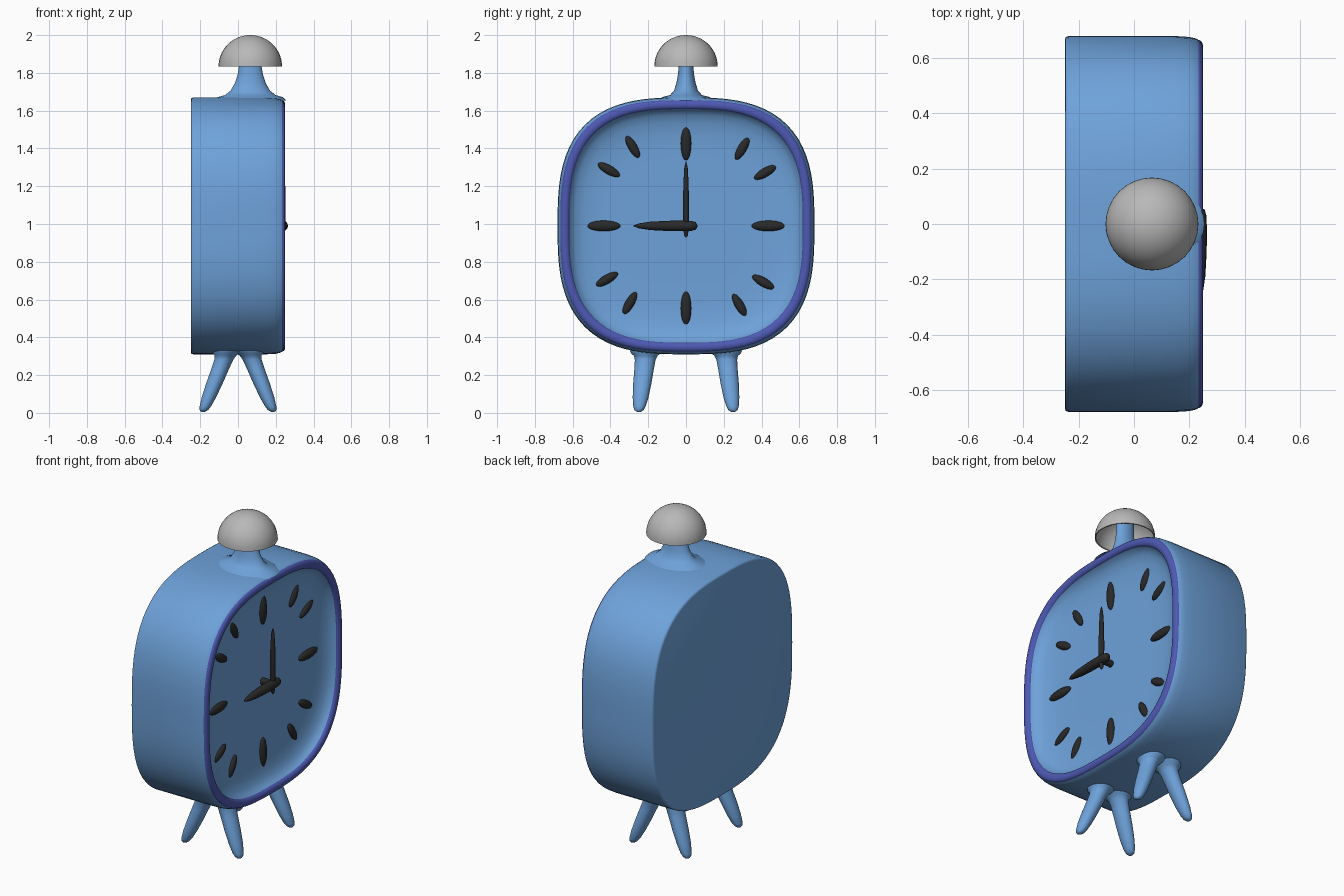
import bpy
import bmesh
from math import cos, sin, pi, radians
from mathutils import Matrix, Vector

cube = bpy.data.objects.get("Cube")
if cube:
    bpy.data.objects.remove(cube, do_unlink=True)


def material(name, rgb):
    mat = bpy.data.materials.new(name)
    mat.use_nodes = True
    mat.diffuse_color = (*rgb, 1)
    bsdf = next(n for n in mat.node_tree.nodes if n.type == "BSDF_PRINCIPLED")
    bsdf.inputs["Base Color"].default_value = (*rgb, 1)
    return mat


BLUE = material("sky blue", (0.155, 0.36, 0.70))
RIM = material("indigo blue", (0.075, 0.10, 0.45))
GREY = material("bell grey", (0.48, 0.48, 0.48))
BLACK = material("near black", (0.022, 0.022, 0.022))
MID = 0.99  # height of the dial centre


def finish(name, bm, mat, angle=50):
    mesh = bpy.data.meshes.new(name)
    bm.to_mesh(mesh)
    bm.free()
    mesh.materials.append(mat)
    obj = bpy.data.objects.new(name, mesh)
    bpy.context.collection.objects.link(obj)
    bpy.ops.object.select_all(action="DESELECT")
    obj.select_set(True)
    bpy.context.view_layer.objects.active = obj
    bpy.ops.object.shade_smooth_by_angle(angle=radians(angle))
    return obj


def loft(name, rings, mat, start=True, end=True, angle=50):
    """Skin a list of equal rings of points, with optional end caps."""
    bm = bmesh.new()
    loops = [[bm.verts.new(p) for p in ring] for ring in rings]
    n = len(loops[0])
    for a, b in zip(loops, loops[1:]):
        for i in range(n):
            j = (i + 1) % n
            bm.faces.new((a[i], a[j], b[j], b[i]))
    if start:
        bm.faces.new(loops[0][::-1])
    if end:
        bm.faces.new(loops[-1])
    return finish(name, bm, mat, angle)


def squircle(x, size, n=96, power=2.9):
    """Rounded-square ring facing +x."""
    ring = []
    for i in range(n):
        c, s = cos(2 * pi * i / n), sin(2 * pi * i / n)
        r = size / (abs(c) ** power + abs(s) ** power) ** (1 / power)
        ring.append((x, r * c, MID + r * s))
    return ring


def oval(centre, rx, ry, n=32, matrix=Matrix()):
    """Horizontal elliptical ring."""
    return [matrix @ (Vector(centre) + Vector((rx * cos(2 * pi * i / n),
                                               ry * sin(2 * pi * i / n), 0)))
            for i in range(n)]


def spin(name, profile, matrix, mat, **kw):
    """Turn (radius, height) pairs about the local z axis."""
    return loft(name, [oval((0, 0, h), r, r, matrix=matrix) for r, h in profile], mat, **kw)


# Case, rim and dished dial
case = [(-.25, .667), (-.247, .676), (-.238, .68), (.15, .68), (.2, .677), (.225, .671), (.238, .663)]
loft("case", [squircle(x, s) for x, s in case], BLUE, end=False)
rim = [(.642 + .024 * cos(a), .232 + .018 * sin(a)) for a in (pi * k / 10 for k in range(11))]
loft("rim", [squircle(x, s) for s, x in rim], RIM, start=False, end=False)
dial = [(.235, .62), (.215, .61), (.195, .585), (.18, .545), (.17, .49), (.165, .42), (.165, .3)]
loft("dial", [squircle(x, s) for x, s in dial], BLUE, start=False)

# Hour marks
for hour in range(12):
    major = hour % 3 == 0
    tilt = radians(30 * hour)
    # minor marks sit slightly toward the corners
    nudge = (0, 6, -4)[hour % 3]
    a = radians(30 * hour + nudge)
    r = .437 if major else .507
    size = (.022, .028, .09) if major else (.02, .024, .068)
    matrix = (Matrix.Translation((.168, r * sin(a), MID + r * cos(a)))
              @ Matrix.Rotation(-tilt, 4, "X") @ Matrix.Diagonal((*size, 1)))
    bm = bmesh.new()
    bmesh.ops.create_uvsphere(bm, u_segments=20, v_segments=12, radius=1, matrix=matrix)
    finish(f"hour_mark_{hour or 12}", bm, BLACK)

# Hands and their pin
hub = Matrix.Translation((.236, 0, MID))
spin("minute_hand", [(.002, -.062), (.01, -.05), (.015, -.01), (.016, .1), (.014, .22),
                     (.009, .31), (.002, .34)], hub, BLACK)
spin("hour_hand", [(.004, -.06), (.02, -.052), (.026, -.03), (.028, .02), (.027, .1),
                   (.022, .19), (.013, .25), (.002, .278)],
     hub @ Matrix.Rotation(pi / 2, 4, "X"), BLACK)
spin("hand_pin", [(.02, -.09), (.02, .008), (.012, .014)],
     hub @ Matrix.Rotation(pi / 2, 4, "Y"), BLACK)

# Bell post, flaring into the case
BELL_X = .065
post = [(.19, .15, 1.655), (.172, .125, 1.672), (.135, .085, 1.682), (.105, .064, 1.705),
        (.082, .051, 1.745), (.067, .043, 1.79), (.059, .038, 1.84), (.055, .035, 1.96)]
loft("bell_post", [oval((BELL_X, 0, z), rx, ry) for rx, ry, z in post], BLUE)

# Hollow hemispherical bell: inside skin downward, then outside skin upward
angles = [pi / 2 * k / 14 for k in range(15)]
inside = [(.16 * cos(a) + .001, .16 * sin(a)) for a in reversed(angles)]
outside = [(.167 * cos(a) + .001, .166 * sin(a)) for a in angles]
spin("bell", inside + outside, Matrix.Translation((BELL_X, 0, 1.834)), GREY)

# Four splayed legs: share of the way up, radius
leg = [(0, .004), (.012, .014), (.04, .023), (.1, .03), (.25, .038), (.5, .044),
       (.75, .047), (.9, .05), (.97, .057), (1.01, .072), (1.06, .08)]
for sx, end in ((1, "front"), (-1, "back")):
    for sy, side in ((1, "right"), (-1, "left")):
        foot, top = Vector((sx * .185, sy * .25, .004)), Vector((sx * .063, sy * .212, .312))
        loft(f"{end}_{side}_leg",
             [oval(foot.lerp(top, t), r, r * 1.1) for t, r in leg], BLUE)
